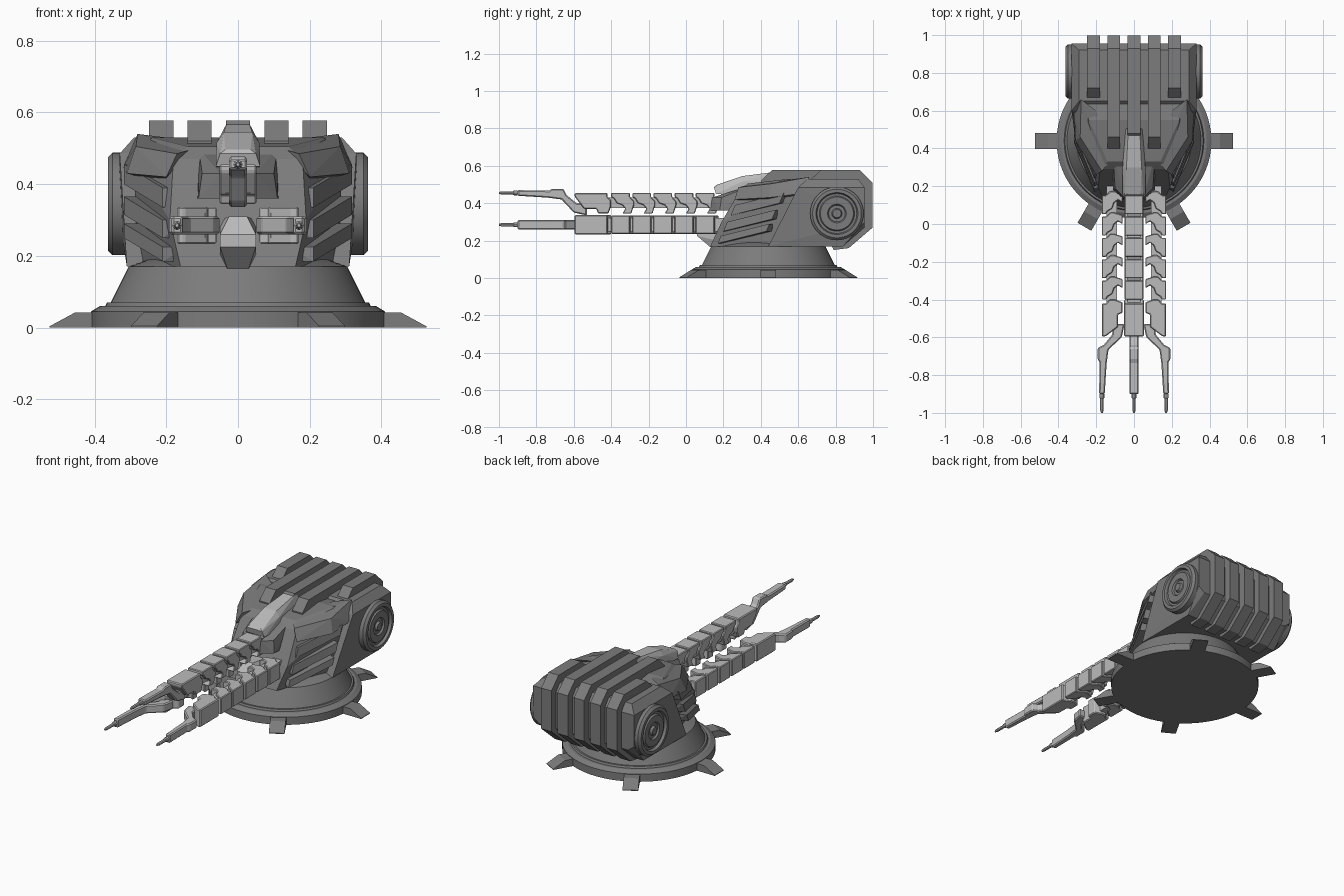
import bpy, bmesh
from math import sin, cos, pi, radians
from mathutils import Matrix, Vector

cube = bpy.data.objects.get("Cube")
if cube:
    bpy.data.objects.remove(cube, do_unlink=True)


def material(name, v):
    m = bpy.data.materials.new(name)
    m.use_nodes = True
    m.diffuse_color = (v, v, v, 1)
    m.node_tree.nodes["Principled BSDF"].inputs["Base Color"].default_value = (v, v, v, 1)
    return m


DARK = material("dark_grey_armour", 0.2)
LIGHT = material("light_grey_gunmetal", 0.5)
AXIS = 0.285  # height of the gun axis


def finish(name, bm, mat, smooth=False, bevel=0):
    bmesh.ops.recalc_face_normals(bm, faces=bm.faces)
    me = bpy.data.meshes.new(name)
    bm.to_mesh(me)
    bm.free()
    me.materials.append(mat)
    ob = bpy.data.objects.new(name, me)
    bpy.context.collection.objects.link(ob)
    if bevel:
        mod = ob.modifiers.new("edge_bevel", "BEVEL")
        mod.width = bevel
        mod.segments = 1
    if smooth:
        bpy.ops.object.select_all(action="DESELECT")
        ob.select_set(True)
        bpy.context.view_layer.objects.active = ob
        bpy.ops.object.shade_smooth_by_angle(angle=radians(25))
    return ob


def hull(name, pts, mat, mirror=True, matrix=None):
    """Convex solid around the points, mirrored in x if wanted."""
    bm = bmesh.new()
    allp = list(pts) + ([(-x, y, z) for x, y, z in pts] if mirror else [])
    vs = [bm.verts.new(p) for p in allp]
    res = bmesh.ops.convex_hull(bm, input=vs)
    junk = {g for g in res["geom_interior"] + res["geom_unused"]
            if isinstance(g, bmesh.types.BMVert) and g.is_valid}
    bmesh.ops.delete(bm, geom=list(junk), context="VERTS")
    bmesh.ops.dissolve_limit(bm, angle_limit=radians(2), verts=bm.verts, edges=bm.edges)
    if matrix:
        bm.transform(matrix)
    return finish(name, bm, mat)


def pair(name, pts, mat):
    """A convex solid on each side."""
    for label, s in (("left", 1), ("right", -1)):
        hull(f"{label}_{name}", [(s * x, y, z) for x, y, z in pts], mat, mirror=False)


def prism(name, profile, width, mat, x=0, matrix=None, bevel=0):
    """A y-z outline extruded along x."""
    bm = bmesh.new()
    f = bm.faces.new([bm.verts.new((x - width / 2, y, z)) for y, z in profile])
    out = bmesh.ops.extrude_face_region(bm, geom=[f])["geom"]
    bmesh.ops.translate(bm, vec=(width, 0, 0),
                        verts=[g for g in out if isinstance(g, bmesh.types.BMVert)])
    if matrix:
        bm.transform(matrix)
    return finish(name, bm, mat, bevel=bevel)


def lathe(name, profile, mat, matrix, n=64):
    """A radius-height profile turned about z."""
    bm = bmesh.new()
    rings = [[bm.verts.new((r * cos(2 * pi * i / n), r * sin(2 * pi * i / n), h))
              for i in range(n)] for r, h in profile]
    for a, b in zip(rings, rings[1:]):
        for i in range(n):
            j = (i + 1) % n
            bm.faces.new((a[i], a[j], b[j], b[i]))
    bm.faces.new(rings[0])
    bm.faces.new(rings[-1])
    bm.transform(matrix)
    return finish(name, bm, mat, smooth=True)


# Round base with six feet
centre = Matrix.Translation((0, 0.44, 0))
lathe("base", [(0.41, 0), (0.41, 0.045), (0.385, 0.06), (0.37, 0.06), (0.365, 0.07),
               (0.355, 0.07), (0.305, 0.17), (0.25, 0.19)], DARK, centre)
foot = [(r, s * 0.042, z) for s in (1, -1)
        for r, z in ((0.38, 0), (0.38, 0.042), (0.455, 0.042), (0.525, 0.004), (0.525, 0))]
for i in range(6):
    hull(f"foot_{i + 1}", foot, DARK, False, centre @ Matrix.Rotation(i * pi / 3, 4, "Z"))

# Turret body: tapered front and wide rear block
hull("turret_front", [(0.16, 0.13, 0.17), (0.19, 0.19, 0.30), (0.18, 0.29, 0.47),
                      (0.14, 0.33, 0.505), (0.28, 0.5, 0.17), (0.29, 0.5, 0.46),
                      (0.24, 0.55, 0.53), (0.28, 0.75, 0.17), (0.28, 0.75, 0.5)], DARK)
hull("turret_rear", [(0.31, 0.44, 0.17), (0.33, 0.6, 0.485), (0.29, 0.65, 0.53),
                     (0.29, 0.92, 0.53), (0.33, 0.955, 0.485), (0.33, 0.955, 0.3),
                     (0.31, 0.84, 0.17), (0.29, 0.955, 0.27)], DARK)

# Raised shoulder plates and side slats on the tapered front
pair("shoulder", [(0.2, 0.26, 0.42), (0.17, 0.28, 0.485), (0.12, 0.34, 0.5),
                  (0.31, 0.44, 0.43), (0.285, 0.46, 0.505), (0.32, 0.6, 0.45),
                  (0.28, 0.66, 0.54), (0.2, 0.6, 0.53), (0.2, 0.45, 0.4)], DARK)
for k, (y, z, h) in enumerate(((0.17, 0.185, 0.04), (0.2, 0.25, 0.05), (0.24, 0.335, 0.055))):
    strip = []
    for dx, dy, dz in ((0.21, 0, 0), (0.318, 0.26, 0.065)):
        for t in (0, h):
            strip += [(dx, y + dy + t * 0.4, z + dz + t),
                      (dx - 0.07, y + dy + 0.04, z + dz + t)]
    pair(f"side_slat_{k + 1}", strip, DARK)
pair("gun_cheek", [(0.05, 0.13, 0.36), (0.05, 0.14, 0.43), (0.11, 0.18, 0.36),
                   (0.1, 0.19, 0.43), (0.12, 0.36, 0.36), (0.11, 0.36, 0.5),
                   (0.05, 0.36, 0.5)], DARK)

# Five fins wrapping over the top and rear
for i, start in enumerate((0.66, 0.4, 0.42, 0.4, 0.66)):
    x = (i - 2) * 0.107
    prism(f"rear_fin_{i + 1}",
          [(start, 0.52), (start + 0.06, 0.577), (0.93, 0.577), (0.998, 0.51), (0.998, 0.27),
           (0.87, 0.16), (0.79, 0.15), (0.74, 0.25), (0.74, 0.45), (start, 0.45)],
          0.067, DARK, x)

# Side drums
for label, s in (("left", 1), ("right", -1)):
    lathe(f"{label}_drum", [(0.143, 0.25), (0.143, 0.35), (0.13, 0.363), (0.112, 0.363),
                            (0.106, 0.348), (0.094, 0.348), (0.088, 0.358), (0.05, 0.358),
                            (0.044, 0.348), (0.028, 0.348), (0.022, 0.361), (0.01, 0.361)],
          DARK, Matrix.Translation((0, 0.807, 0.345)) @ Matrix.Rotation(s * pi / 2, 4, "Y"))

# Light hood over the upper gun and jaw under the guns
hull("gun_hood", [(0.062, 0.16, 0.45), (0.05, 0.15, 0.485), (0.035, 0.16, 0.497),
                  (0.062, 0.3, 0.44), (0.06, 0.3, 0.515), (0.04, 0.3, 0.545),
                  (0.045, 0.5, 0.52), (0.03, 0.51, 0.572)], LIGHT)
hull("gun_jaw", [(0.05, 0.06, 0.225), (0.05, 0.06, 0.26), (0.025, 0.1, 0.31),
                 (0.03, 0.13, 0.165), (0.05, 0.3, 0.17), (0.05, 0.3, 0.3)], LIGHT)

# Three gun arms spaced a quarter turn apart around the gun axis
tooth = [(0, 0.17), (0.1, 0.17), (0.1, 0.148), (0.122, 0.125), (0.122, 0.105), (0.108, 0.06),
         (0.06, 0.06), (0.075, 0.085), (0.06, 0.105), (0.03, 0.115), (0.015, 0.14), (0, 0.148)]
lead = [(-0.595, 0.17), (-0.42, 0.17), (-0.42, 0.148), (-0.4, 0.13), (-0.4, 0.1),
        (-0.415, 0.06), (-0.47, 0.06), (-0.48, 0.085), (-0.545, 0.085), (-0.595, 0.15)]
prong = [(-0.53, 0.05), (-0.6, 0.065), (-0.665, 0.135), (-0.74, 0.145), (-0.9, 0.155),
         (-0.9, 0.185), (-0.73, 0.182), (-0.72, 0.192), (-0.655, 0.192), (-0.64, 0.16),
         (-0.585, 0.115), (-0.53, 0.115)]
for label, turn in (("upper", 0), ("left", pi / 2), ("right", -pi / 2)):
    m = Matrix.Translation((0, 0, AXIS)) @ Matrix.Rotation(turn, 4, "Y")
    prism(f"{label}_arm_core", [(-0.55, 0.09), (-0.55, 0.145), (0.3, 0.145), (0.3, 0.09)],
          0.07, LIGHT, matrix=m)
    prism(f"{label}_arm_lead", lead, 0.104, LIGHT, matrix=m, bevel=0.005)
    for k in range(5):
        prism(f"{label}_arm_segment_{k + 1}", [(y - 0.4 + 0.113 * k, r) for y, r in tooth],
              0.098, LIGHT, matrix=m, bevel=0.004)
    prism(f"{label}_prong", prong, 0.05, LIGHT, matrix=m, bevel=0.006)
    lathe(f"{label}_prong_tip", [(0.013, 0), (0.013, 0.02), (0.009, 0.025), (0.009, 0.085),
                                 (0.005, 0.1)], LIGHT,
          m @ Matrix.Translation((0, -0.9, 0.17)) @ Matrix.Rotation(pi / 2, 4, "X"), n=8)
